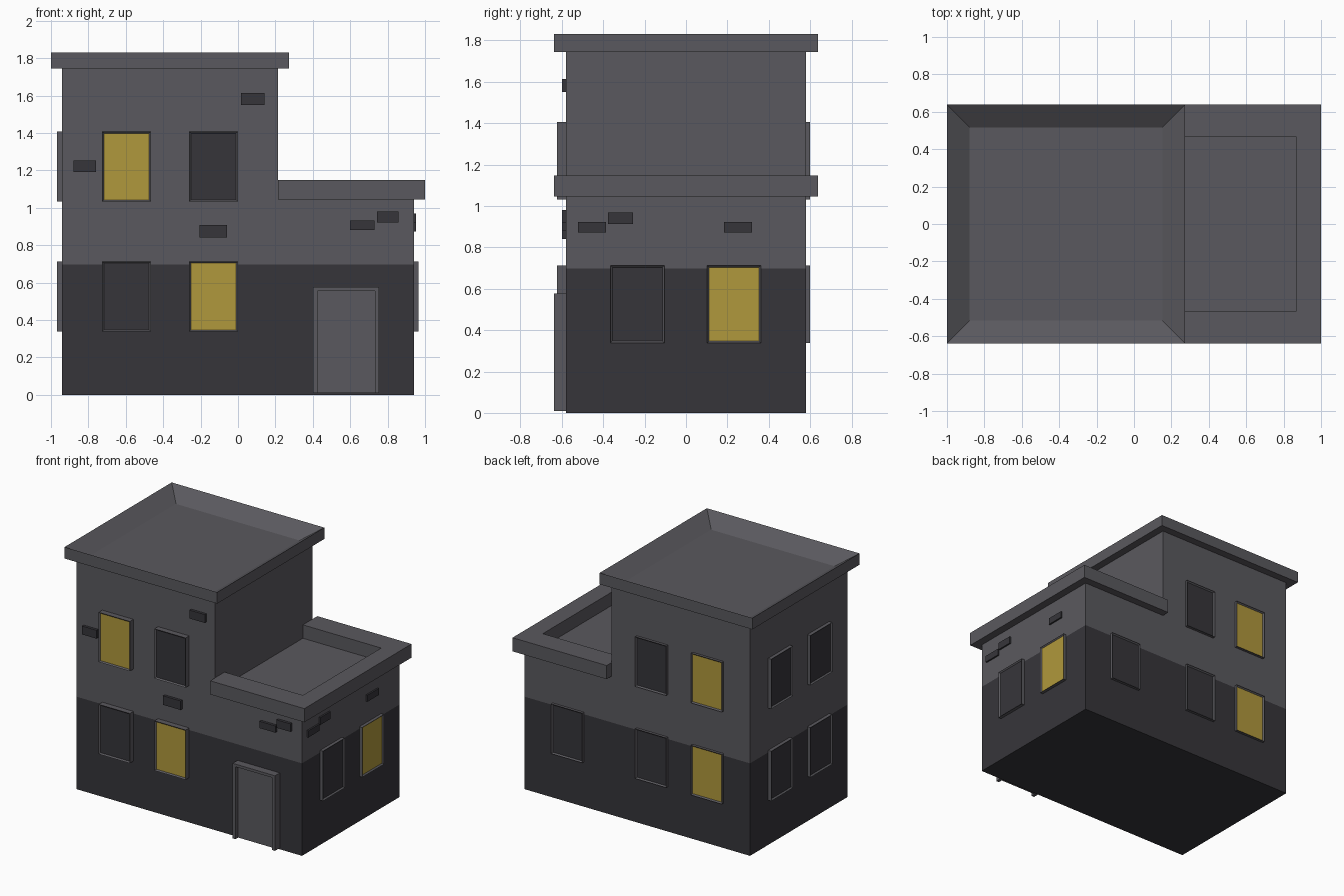
import bpy, bmesh, math
from mathutils import Matrix, Vector

if "Cube" in bpy.data.objects:
    bpy.data.objects.remove(bpy.data.objects["Cube"])


def material(name, r, g, b):
    lin = [((c / 255 + 0.055) / 1.055) ** 2.4 for c in (r, g, b)]
    m = bpy.data.materials.new(name)
    m.diffuse_color = (*lin, 1)
    m.use_nodes = True
    m.node_tree.nodes["Principled BSDF"].inputs["Base Color"].default_value = m.diffuse_color
    return m


GREY = material("wall grey", 90, 89, 94)
DARK = material("dark grey", 54, 53, 58)
YELLOW = material("lit yellow", 176, 152, 60)

HX, HY, BAND = 0.94, 0.58, 0.697      # wall half sizes, height of dark base
RX, RY = 1.0, 0.638                   # roof half sizes
ANGLE = {"front": 0, "right": 90, "back": 180, "left": -90}


def finish(bm, name, mats):
    bmesh.ops.recalc_face_normals(bm, faces=bm.faces)
    me = bpy.data.meshes.new(name)
    bm.to_mesh(me)
    bm.free()
    for m in mats:
        me.materials.append(m)
    ob = bpy.data.objects.new(name, me)
    bpy.context.collection.objects.link(ob)
    return ob


def prism(pts, axis, lo, hi):
    """Extrude a 2D outline: along y (points are x, z) or along z (points are x, y)."""
    bm = bmesh.new()
    at = (lambda p, t: (p[0], t, p[1])) if axis == "y" else (lambda p, t: (p[0], p[1], t))
    face = bm.faces.new([bm.verts.new(at(p, lo)) for p in pts])
    res = bmesh.ops.extrude_face_region(bm, geom=[face])
    verts = [v for v in res["geom"] if isinstance(v, bmesh.types.BMVert)]
    step = Vector(at((0, 0), hi - lo))
    bmesh.ops.translate(bm, verts=verts, vec=step)
    bmesh.ops.recalc_face_normals(bm, faces=bm.faces)
    return bm


def rect(x0, x1, y0, y1):
    return [(x0, y0), (x1, y0), (x1, y1), (x0, y1)]


def recess(bm, direction, width, depth):
    """Inset the face looking along direction and sink it."""
    bm.normal_update()
    f = max(bm.faces, key=lambda f: f.normal.dot(Vector(direction)))
    bmesh.ops.inset_region(bm, faces=[f], thickness=width)
    bmesh.ops.translate(bm, verts=f.verts[:], vec=Vector(direction) * -depth)
    return f


def on_wall(ob, side):
    """Turn a part modelled facing -y so it sits on the given wall."""
    off = HY if side in ("front", "back") else HX
    ob.data.transform(Matrix.Rotation(math.radians(ANGLE[side]), 4, "Z")
                      @ Matrix.Translation((0, -off, 0)))


# Stepped walls, dark below the band
bm = prism([(-HX, 0), (HX, 0), (HX, 1.047), (0.215, 1.047), (0.215, 1.747), (-HX, 1.747)],
           "y", -HY, HY)
bmesh.ops.bisect_plane(bm, geom=bm.verts[:] + bm.edges[:] + bm.faces[:],
                       plane_co=(0, 0, BAND), plane_no=(0, 0, 1))
for f in bm.faces:
    f.material_index = int(f.calc_center_median().z < BAND)
finish(bm, "walls", [GREY, DARK])

# Tower roof with sunken top
bm = prism(rect(-RX, 0.273, -RY, RY), "z", 1.745, 1.831)
recess(bm, (0, 0, 1), 0.172, 0.083)
finish(bm, "tower_roof", [GREY])

# Wing roof rim, open towards the tower
IX, IY, X0 = 0.868, 0.466, 0.215
finish(prism([(X0, -RY), (RX, -RY), (RX, RY), (X0, RY),
              (X0, IY), (IX, IY), (IX, -IY), (X0, -IY)], "z", 1.045, 1.148),
       "wing_roof_rim", [GREY])


# Windows: raised frame with sunken pane
def window(side, u, z, lit):
    depth = {"front": 0.043, "right": 0.025, "back": 0.02, "left": 0.027}[side]
    bm = prism(rect(u - 0.13, u + 0.13, z, z + 0.375), "y", -depth, 0.005)
    recess(bm, (0, -1, 0), 0.013, 0.01).material_index = 1
    on_wall(finish(bm, side + "_window", [GREY, YELLOW if lit else DARK]), side)


LOW, HIGH = 0.338, 1.032
for side, u, z, lit in [
        ("front", -0.596, LOW, 0), ("front", -0.131, LOW, 1),
        ("front", -0.596, HIGH, 1), ("front", -0.131, HIGH, 0),
        ("right", -0.235, LOW, 0), ("right", 0.232, LOW, 1),
        ("back", -0.575, LOW, 0), ("back", 0.125, LOW, 0), ("back", 0.59, LOW, 1),
        ("back", 0.125, HIGH, 0), ("back", 0.59, HIGH, 1),
        ("left", -0.235, LOW, 0), ("left", 0.232, LOW, 0),
        ("left", -0.235, HIGH, 0), ("left", 0.232, HIGH, 0)]:
    window(side, u, z, lit)

# Loose bricks standing out of the walls
for side, u0, u1, z0, z1 in [
        ("front", -0.88, -0.76, 1.19, 1.253), ("front", 0.015, 0.143, 1.55, 1.613),
        ("front", -0.205, -0.058, 0.84, 0.908), ("front", 0.6, 0.731, 0.88, 0.931),
        ("front", 0.742, 0.857, 0.92, 0.98), ("right", -0.522, -0.387, 0.873, 0.923),
        ("right", -0.377, -0.256, 0.913, 0.968), ("right", 0.184, 0.318, 0.873, 0.923)]:
    bm = prism(rect(u0, u1, z0, z1), "y", -0.02 if side == "front" else -0.012, 0.005)
    on_wall(finish(bm, side + "_brick", [DARK]), side)

# Door frame and door
finish(prism([(0.402, 0.01), (0.425, 0.01), (0.425, 0.556), (0.732, 0.556),
              (0.732, 0.01), (0.755, 0.01), (0.755, 0.576), (0.402, 0.576)],
             "y", -0.638, -0.575), "door_frame", [GREY])
finish(prism(rect(0.42, 0.737, 0.01, 0.56), "y", -0.605, -0.575), "door", [GREY])
